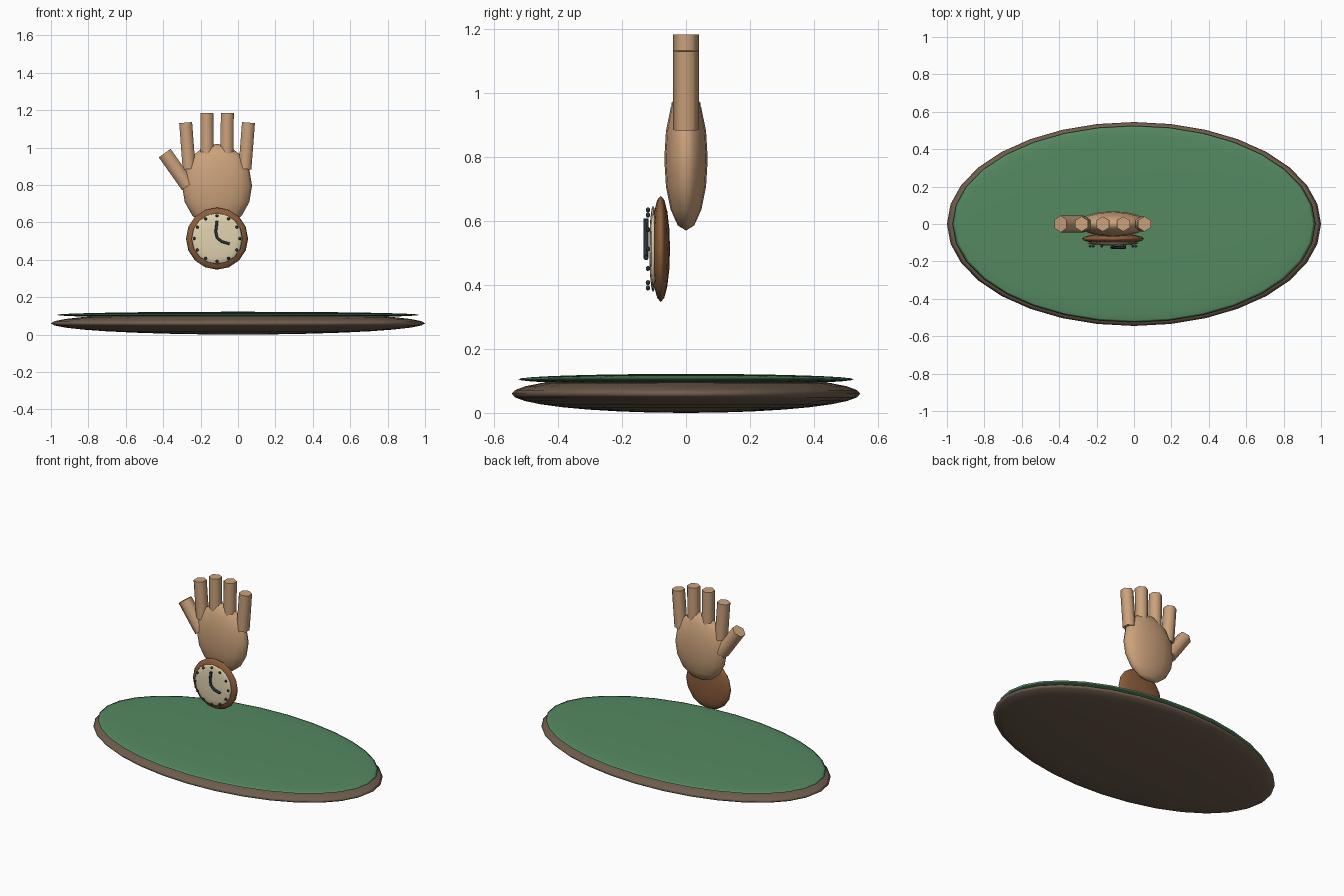
import bpy, math
from mathutils import Vector

if "Cube" in bpy.data.objects:
    bpy.data.objects.remove(bpy.data.objects["Cube"])


def material(name, rgb):
    m = bpy.data.materials.new(name)
    m.diffuse_color = (*rgb, 1)
    m.use_nodes = True
    m.node_tree.nodes["Principled BSDF"].inputs["Base Color"].default_value = m.diffuse_color
    return m


SKIN = material("tan", (0.60, 0.36, 0.20))
GREEN = material("green", (0.09, 0.25, 0.12))
BROWN = material("dark_brown", (0.16, 0.11, 0.075))
CASE = material("case_brown", (0.26, 0.11, 0.045))
CREAM = material("cream", (0.75, 0.65, 0.43))
DARK = material("dark", (0.025, 0.035, 0.04))


def finish(name, mat, angle=60):
    ob = bpy.context.object
    ob.name = name
    ob.data.materials.append(mat)
    bpy.ops.object.transform_apply(location=False, rotation=True, scale=True)
    bpy.ops.object.shade_smooth_by_angle(angle=math.radians(angle))
    return ob


def ellipsoid(name, loc, radii, mat, seg=16, rings=8):
    bpy.ops.mesh.primitive_uv_sphere_add(segments=seg, ring_count=rings, location=loc)
    bpy.context.object.scale = radii
    return finish(name, mat, 180)


def rod(name, a, b, r, mat):
    # Hexagonal rod between two points of the x-z plane, corners on +-y
    a, b = Vector((a[0], 0, a[1])), Vector((b[0], 0, b[1]))
    d = b - a
    bpy.ops.mesh.primitive_cylinder_add(vertices=6, radius=r, depth=d.length,
                                        location=(a + b) / 2,
                                        rotation=(0, math.atan2(d.x, d.z), 0))
    return finish(name, mat, 65)


CX, CZ = -0.112, 0.513  # clock centre

# Oval base and green top
ellipsoid("base", (0, 0, 0.06), (1.0, 0.545, 0.06), BROWN, 32, 16)
ellipsoid("green_top", (0, 0, 0.105), (0.97, 0.525, 0.017), GREEN, 32, 16)

# Hand: palm, four fingers mirrored about the palm, thumb
ellipsoid("palm", (CX, 0, 0.795), (0.187, 0.068, 0.225), SKIN)
for s, side in ((-1, "left"), (1, "right")):
    rod(f"{side}_outer_finger", (CX + s * 0.149, 0.885), (CX + s * 0.168, 1.133), 0.04, SKIN)
    rod(f"{side}_inner_finger", (CX + s * 0.052, 0.92), (CX + s * 0.055, 1.184), 0.04, SKIN)
rod("thumb", (-0.268, 0.795), (-0.392, 0.97), 0.045, SKIN)

# Clock at the wrist
ellipsoid("clock_case", (CX, -0.079, CZ), (0.166, 0.029, 0.166), CASE)
ellipsoid("clock_face", (CX, -0.103, CZ), (0.136, 0.012, 0.136), CREAM)
for i in range(12):
    a = i * math.tau / 12
    ellipsoid(f"hour_dot_{i + 1}", (CX + 0.122 * math.sin(a), -0.119, CZ + 0.122 * math.cos(a)),
              (0.008, 0.007, 0.008), DARK, 8, 6)

# Clock hands: one bent tube
curve = bpy.data.curves.new("clock_hands", "CURVE")
curve.dimensions = "3D"
curve.bevel_depth = 0.008
curve.bevel_resolution = 1
curve.use_fill_caps = True
pts = [(-0.112, 0.608), (-0.119, 0.550), (-0.112, 0.518), (-0.088, 0.497), (-0.045, 0.485)]
spline = curve.splines.new("POLY")
spline.points.add(len(pts) - 1)
for p, (x, z) in zip(spline.points, pts):
    p.co = (x, -0.125, z, 1)
curve.materials.append(DARK)
bpy.context.collection.objects.link(bpy.data.objects.new("clock_hands", curve))
